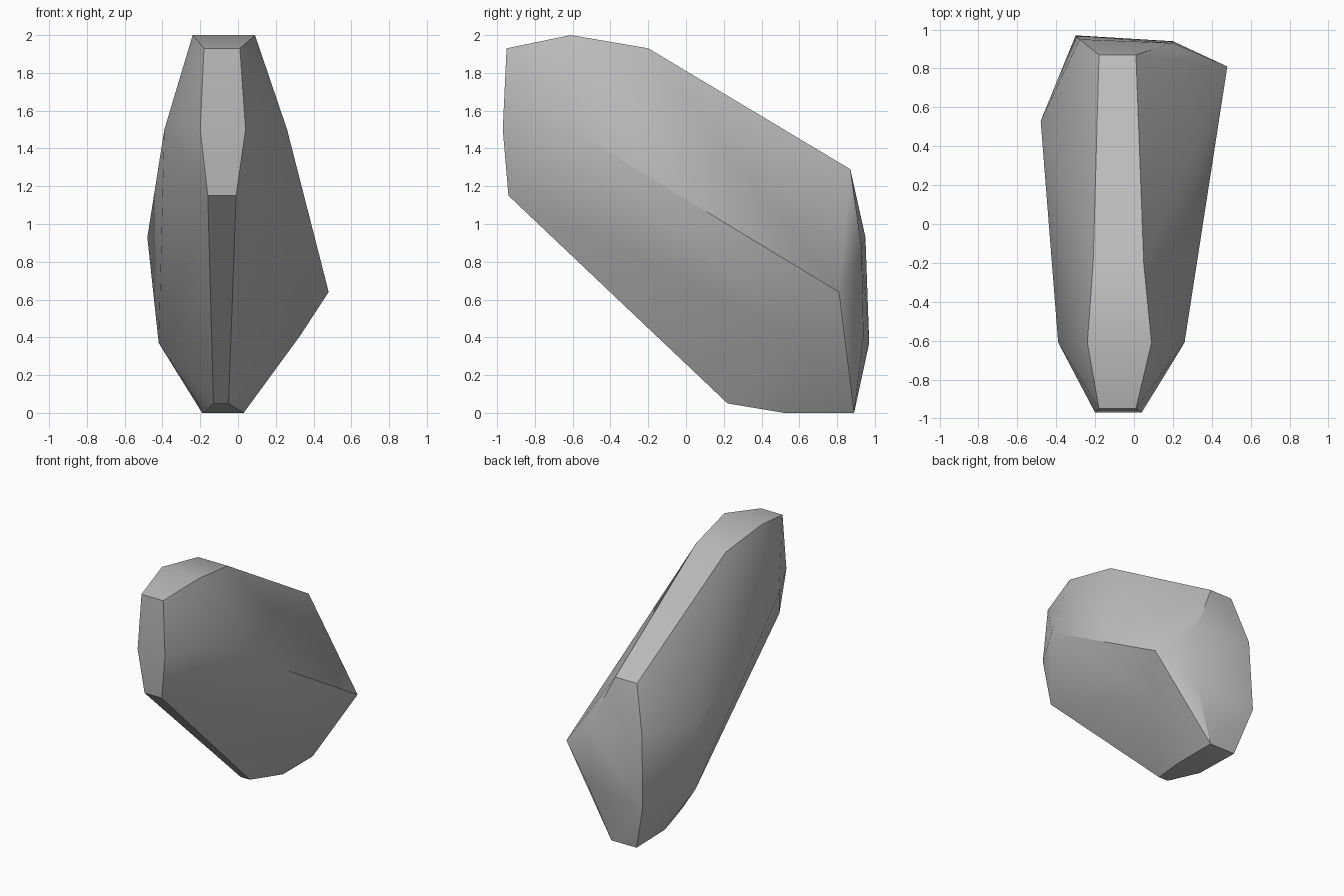
import bpy, bmesh, math

cube = bpy.data.objects.get("Cube")
if cube:
    bpy.data.objects.remove(cube, do_unlink=True)

# stone colour
stone = bpy.data.materials.new("stone_grey")
stone.use_nodes = True
grey = (0.5, 0.5, 0.5, 1)
stone.diffuse_color = grey
stone.node_tree.nodes["Principled BSDF"].inputs["Base Color"].default_value = grey

# facet strip running around the rock: y, z, right edge x, left edge x
band = [
    (-.95, 1.93, -.18, .01), (-.61, 2, -.24, .09), (-.2, 1.93, -.21, .05),
    (.87, 1.29, -.18, .01), (.89, 0, -.19, .03), (.52, 0, -.18, .03),
    (.22, .05, -.13, -.05), (-.94, 1.15, -.16, -.01), (-.97, 1.5, -.2, .04),
]
# bulging corners of the flanks and the back: x, y, z
right_corners = [(-.39, -.61, 1.5), (-.48, .53, .93), (-.42, .48, .37),
                 (-.28, .95, .93), (-.3, .97, .37)]
left_corners = [(.26, -.61, 1.5), (.48, .81, .64), (.33, .6, .41),
                (.2, .93, .87), (.2, .94, .41)]

# rock body wrapped around the corner points
bm = bmesh.new()
for y, z, right, left in band:
    for x in (right, left):
        bm.verts.new((x, y, z))
for corner in right_corners + left_corners:
    bm.verts.new(corner)
hull = bmesh.ops.convex_hull(bm, input=bm.verts[:])
loose = [v for v in bm.verts if not v.link_faces]
bmesh.ops.delete(bm, geom=loose, context="VERTS")

# merge nearly flat triangles into broad facets
bmesh.ops.dissolve_limit(bm, angle_limit=math.radians(2),
                         verts=bm.verts[:], edges=bm.edges[:])
bmesh.ops.recalc_face_normals(bm, faces=bm.faces[:])
mesh = bpy.data.meshes.new("rock")
bm.to_mesh(mesh)
bm.free()
mesh.materials.append(stone)

rock = bpy.data.objects.new("rock", mesh)
bpy.context.collection.objects.link(rock)
bpy.ops.object.select_all(action="DESELECT")
rock.select_set(True)
bpy.context.view_layer.objects.active = rock
bpy.ops.object.shade_smooth_by_angle(angle=math.radians(30))
